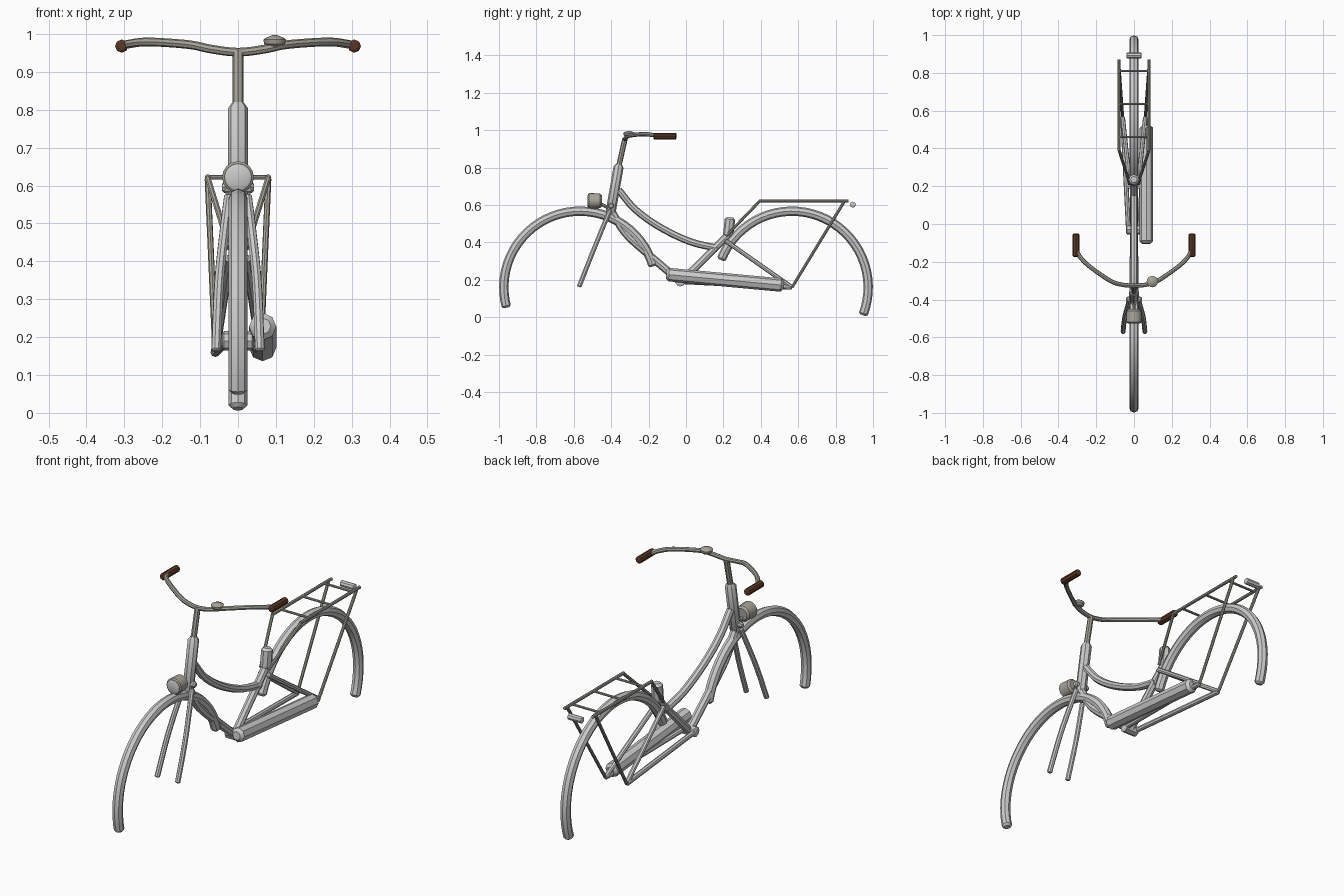
import bpy, bmesh
from math import sin, cos, radians, pi
from mathutils import Vector, Matrix

if "Cube" in bpy.data.objects:
    bpy.data.objects.remove(bpy.data.objects["Cube"])


def material(name, rgb):
    m = bpy.data.materials.new(name)
    m.diffuse_color = (*rgb, 1)
    m.use_nodes = True
    m.node_tree.nodes["Principled BSDF"].inputs["Base Color"].default_value = m.diffuse_color
    return m


METAL = material("dull_metal", (0.38, 0.37, 0.32))
BROWN = material("brown_grip", (0.11, 0.04, 0.02))


def finish(ob, mat):
    if mat:
        ob.data.materials.append(mat)
    bpy.ops.object.select_all(action='DESELECT')
    ob.select_set(True)
    bpy.context.view_layer.objects.active = ob
    if ob.type == 'CURVE':
        bpy.ops.object.convert(target='MESH')
    bpy.ops.object.shade_smooth_by_angle(angle=radians(35))
    return ob


def smooth_path(pts, n=6):
    """Catmull-Rom curve through the points."""
    p = [2 * pts[0] - pts[1], *pts, 2 * pts[-1] - pts[-2]]
    out = []
    for a, b, c, d in zip(p, p[1:], p[2:], p[3:]):
        for i in range(n):
            t = i / n
            out.append(0.5 * (2 * b + (c - a) * t + (2 * a - 5 * b + 4 * c - d) * t * t
                              + (3 * b - a - 3 * c + d) * t ** 3))
    return out + [pts[-1]]


def tube(name, pts, r, mat=None, cap=0.0):
    """Round tube along a path; cap is the length of the chamfered ends."""
    pts = [Vector(p) for p in pts]
    if 2 < len(pts) < 12:
        pts = smooth_path(pts)
    radii = [1.0] * len(pts)
    if cap:
        a = pts[0] + (pts[1] - pts[0]).normalized() * cap
        b = pts[-1] + (pts[-2] - pts[-1]).normalized() * cap
        pts = [pts[0], a, *pts[1:-1], b, pts[-1]]
        radii = [0.6, 1, *radii[1:-1], 1, 0.6]
    cu = bpy.data.curves.new(name, 'CURVE')
    cu.dimensions = '3D'
    cu.bevel_depth = r
    cu.bevel_resolution = 2
    cu.use_fill_caps = True
    sp = cu.splines.new('POLY')
    sp.points.add(len(pts) - 1)
    for q, p, k in zip(sp.points, pts, radii):
        q.co = (*p, 1)
        q.radius = k
    ob = bpy.data.objects.new(name, cu)
    bpy.context.collection.objects.link(ob)
    return finish(ob, mat)


def lathe(name, profile, origin, rot, mat=None, n=16):
    """Spin (radius, height) pairs about local z."""
    bm = bmesh.new()
    rings = [[bm.verts.new((r * cos(2 * pi * i / n), r * sin(2 * pi * i / n), h))
              for i in range(n)] for r, h in profile]
    for a, b in zip(rings, rings[1:]):
        for i in range(n):
            j = (i + 1) % n
            bm.faces.new((a[i], a[j], b[j], b[i]))
    bm.faces.new(rings[0][::-1])
    bm.faces.new(rings[-1])
    bm.transform(Matrix.Translation(origin) @ rot)
    me = bpy.data.meshes.new(name)
    bm.to_mesh(me)
    bm.free()
    ob = bpy.data.objects.new(name, me)
    bpy.context.collection.objects.link(ob)
    return finish(ob, mat)


def arc(cy, a0, a1, n=32, cz=0.16, r=0.407):
    angles = [radians(a0 + (a1 - a0) * i / n) for i in range(n + 1)]
    return [(0, cy + r * cos(a), cz + r * sin(a)) for a in angles]


# mudguards
tube("front_mudguard", arc(-0.567, 16, 195.5), 0.025, cap=0.01)
tube("rear_mudguard", arc(0.567, -21.5, 159), 0.025, cap=0.01)

# frame
tube("head_tube", [(0, -0.405, 0.55), (0, -0.358, 0.818)], 0.027, cap=0.015)
tube("top_tube", [(0, -0.36, 0.68), (0, -0.27, 0.575), (0, -0.14, 0.482),
                  (0, 0.02, 0.405), (0, 0.17, 0.368)], 0.019)
tube("down_tube", [(0, -0.395, 0.56), (0, -0.32, 0.445), (0, -0.2, 0.335),
                   (0, -0.03, 0.19)], 0.021)
tube("seat_tube", [(0, -0.03, 0.185), (0, 0.1, 0.315), (0, 0.225, 0.44)], 0.02)
tube("seat_clamp", [(0, 0.225, 0.43), (0, 0.236, 0.535)], 0.028, cap=0.012)
tube("bottom_bracket", [(-0.042, -0.03, 0.19), (0.042, -0.03, 0.19)], 0.026, cap=0.005)

# mirrored stays, fork legs and rack sides
for s, side in ((-1, "left"), (1, "right")):
    axle = (s * 0.06, 0.567, 0.16)
    tube(side + "_chain_stay", [(s * 0.03, -0.02, 0.19), axle], 0.013, cap=0.004)
    tube(side + "_seat_stay", [(s * 0.022, 0.21, 0.41), axle], 0.012, cap=0.004)
    tube(side + "_fork_leg", [(s * 0.024, -0.405, 0.575), (s * 0.036, -0.445, 0.48),
                              (s * 0.05, -0.5, 0.345), (s * 0.058, -0.572, 0.163)],
         0.013, cap=0.004)
    tube(side + "_rack_rail", [(s * 0.08, 0.39, 0.622), (s * 0.08, 0.87, 0.622)], 0.008, METAL)
    tube(side + "_rack_stay", [axle, (s * 0.08, 0.845, 0.617)], 0.008, METAL)
    tube(side + "_rack_strut", [(s * 0.08, 0.393, 0.62), (s * 0.022, 0.215, 0.435)], 0.008, METAL)
    tube(side + "_grip", [(s * 0.307, -0.175, 0.968), (s * 0.307, -0.05, 0.968)],
         0.0175, BROWN, cap=0.005)
tube("fork_crown", [(-0.042, -0.4, 0.595), (0.042, -0.4, 0.595)], 0.016, cap=0.008)

# rack crossbars and rear lamp
for i, y in enumerate((0.46, 0.635, 0.81)):
    tube(f"rack_crossbar_{i + 1}", [(-0.08, y, 0.622), (0.08, y, 0.622)], 0.006, METAL)
tube("rear_lamp", [(-0.04, 0.892, 0.602), (0.04, 0.892, 0.602)], 0.016, cap=0.003)

# chain case
tube("chain_case", [(0.065, -0.105, 0.229), (0.065, 0.522, 0.171)], 0.036, cap=0.014)

# stem and handlebar
tube("stem", [(0, -0.361, 0.8), (0, -0.326, 0.955)], 0.0145, METAL)
half = [(0.07, -0.32, 0.96), (0.13, -0.298, 0.972), (0.235, -0.225, 0.979),
        (0.285, -0.175, 0.974), (0.307, -0.13, 0.968)]
tube("handlebar", [(-x, y, z) for x, y, z in half[::-1]] + [(0, -0.326, 0.952)] + half[:],
     0.0115, METAL)

# bell
lathe("bell", [(0.018, -0.02), (0.028, -0.011), (0.03, 0), (0.026, 0.004), (0.006, 0.012)],
      (0.097, -0.305, 0.985), Matrix(), METAL)

# head lamp, facing -y
face = Matrix.Rotation(pi / 2, 4, 'X')
lathe("head_lamp", [(0.03, -0.038), (0.039, -0.028), (0.042, 0.02), (0.042, 0.03), (0.036, 0.035)],
      (0, -0.488, 0.622), face, METAL)
lathe("lamp_lens", [(0.034, 0.0), (0.034, 0.036), (0.028, 0.039)], (0, -0.488, 0.622), face)
tube("lamp_bracket", [(0, -0.46, 0.607), (0, -0.4, 0.578)], 0.009, METAL)
